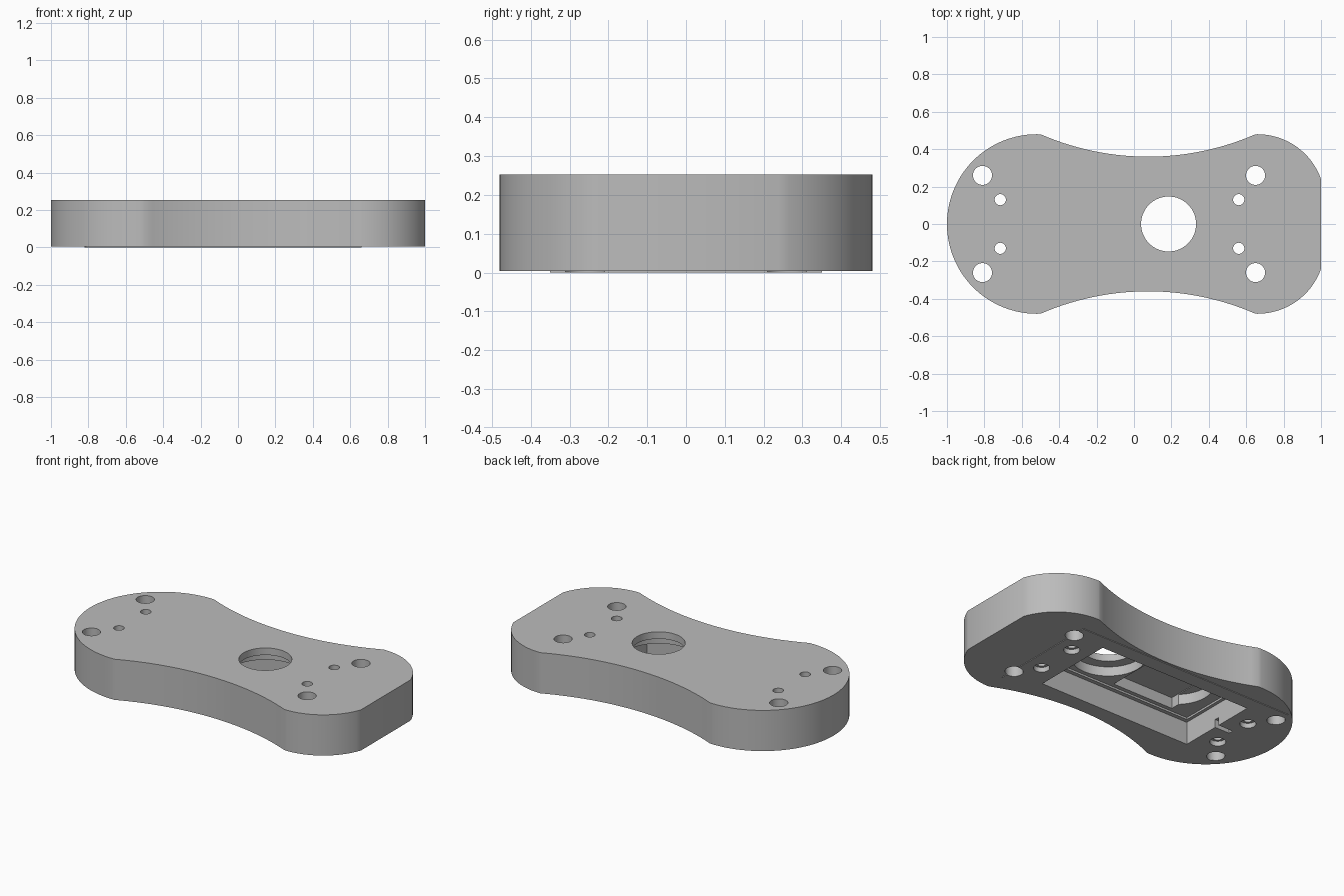
import bpy, bmesh, math

cube = bpy.data.objects.get("Cube")
if cube:
    bpy.data.objects.remove(cube, do_unlink=True)

grey = bpy.data.materials.new("plain_grey")
grey.use_nodes = True
grey.diffuse_color = (0.5, 0.5, 0.5, 1)
grey.node_tree.nodes["Principled BSDF"].inputs["Base Color"].default_value = (0.5, 0.5, 0.5, 1)


def prism(name, pts, z0, z1):
    """Extrude a flat outline between two heights."""
    bm = bmesh.new()
    low = [bm.verts.new((x, y, z0)) for x, y in pts]
    high = [bm.verts.new((x, y, z1)) for x, y in pts]
    n = len(pts)
    bm.faces.new(low[::-1])
    bm.faces.new(high)
    for i in range(n):
        j = (i + 1) % n
        bm.faces.new((low[i], low[j], high[j], high[i]))
    bmesh.ops.recalc_face_normals(bm, faces=bm.faces)
    me = bpy.data.meshes.new(name)
    bm.to_mesh(me)
    bm.free()
    ob = bpy.data.objects.new(name, me)
    bpy.context.collection.objects.link(ob)
    me.materials.append(grey)
    return ob


def arc(cx, cy, r, a0, a1, n):
    return [(cx + r * math.cos(math.radians(a0 + (a1 - a0) * i / n)),
             cy + r * math.sin(math.radians(a0 + (a1 - a0) * i / n))) for i in range(n + 1)]


def rect(x0, x1, y0, y1):
    return [(x0, y0), (x1, y0), (x1, y1), (x0, y1)]


def disc(x, y, r, n=48):
    return arc(x, y, r, 0, 360, n)[:-1]


# Upper half of the waisted outline, mirrored for the other half
half = arc(0.66, 0.119, 0.361, 19.6, 90, 16)
half += arc(0.075, 1.798, 1.438, 293.5, 246.5, 28)
half += arc(-0.52, 0, 0.48, 90, 180, 28)
outline = half + [(x, -y) for x, y in half[-2::-1]]
body = prism("body", outline, 0.004, 0.253)
plate = prism("bottom_pad", rect(-0.82, 0.66, -0.35, 0.35), 0, 0.004)

# Cutter list: outline and top height
LOW, THROUGH = -0.1, 0.4
cuts = [
    (rect(-0.60, 0.445, -0.26, 0.26), 0.14),     # main recess
    (rect(-0.58, 0.43, -0.235, 0.235), 0.152),   # inner ledge
    (rect(-0.45, -0.03, -0.21, 0.21), 0.22),     # deep pocket
    (disc(-0.305, 0, 0.21), 0.215),              # round pocket
    (disc(0.185, 0, 0.21), 0.21),                # seat around the opening
    (disc(0.185, 0, 0.147, 64), THROUGH),        # round opening
    (rect(-0.70, -0.55, -0.015, 0.015), 0.05),   # end notch
]
for s in (-1, 1):
    for x in (-0.81, 0.65):
        cuts.append((disc(x, s * 0.26, 0.051, 32), THROUGH))
    for x in (-0.715, 0.56):
        cuts.append((disc(x, s * 0.13, 0.03, 32), THROUGH))
        cuts.append((disc(x, s * 0.13, 0.045, 32), 0.03))


def carve(ob, outline, top):
    cutter = prism("cutter", outline, LOW, top)
    cutter.hide_render = True
    mod = ob.modifiers.new("cut", "BOOLEAN")
    mod.operation = "DIFFERENCE"
    mod.solver = "EXACT"
    mod.object = cutter
    bpy.context.view_layer.objects.active = ob
    bpy.ops.object.modifier_apply(modifier=mod.name)
    bpy.data.objects.remove(cutter, do_unlink=True)


for ob in (body, plate):
    for shape, top in cuts:
        carve(ob, shape, top)
    bpy.ops.object.select_all(action="DESELECT")
    ob.select_set(True)
    bpy.context.view_layer.objects.active = ob
    bpy.ops.object.shade_smooth_by_angle(angle=math.radians(25))
